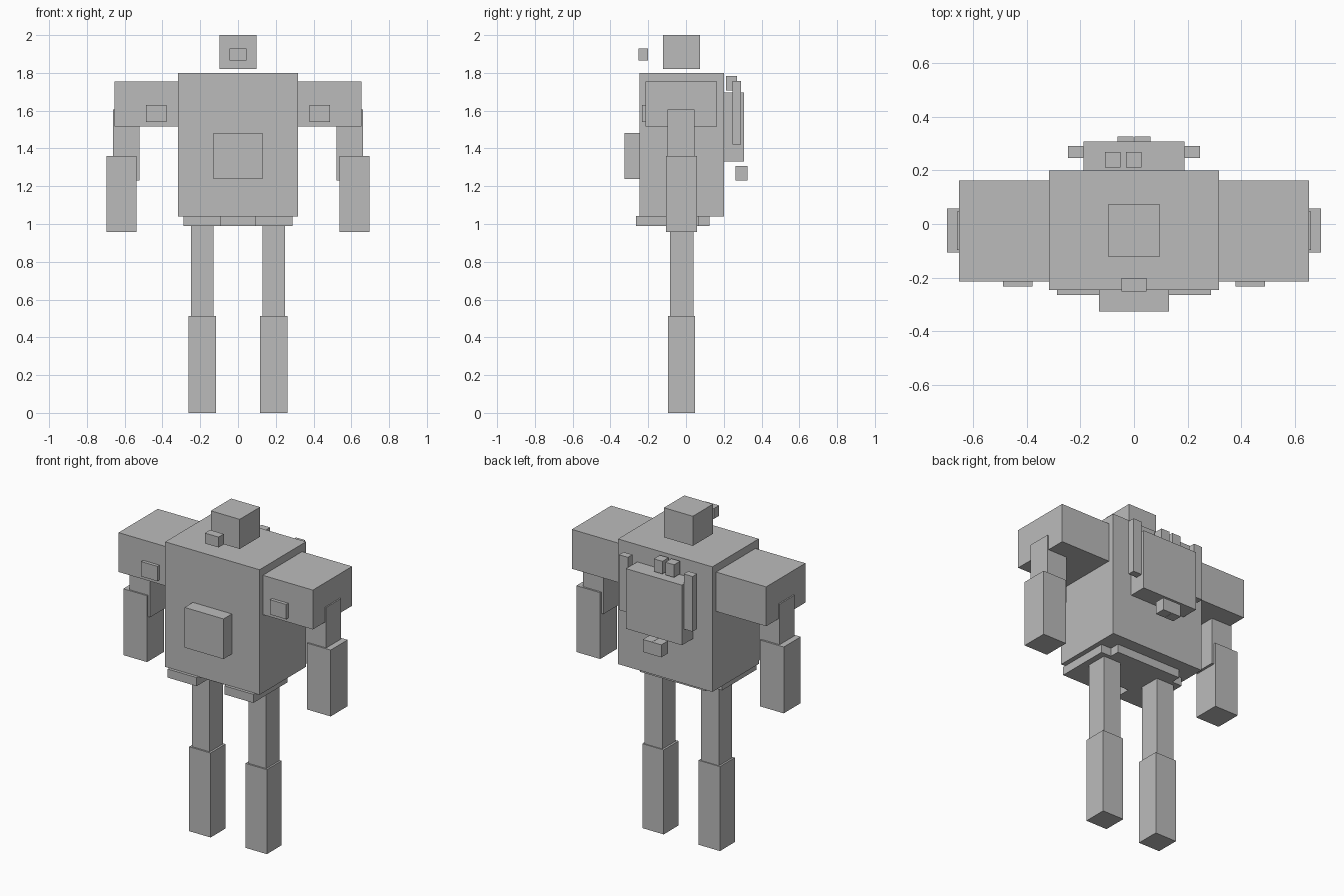
import bpy
import bmesh

grey = bpy.data.materials.new("plain grey")
grey.diffuse_color = (0.5, 0.5, 0.5, 1.0)


def box(name, x, y, z):
    """Axis-aligned box from (min, max) ranges."""
    bm = bmesh.new()
    bmesh.ops.create_cube(bm, size=1.0)
    for v in bm.verts:
        for i, (lo, hi) in enumerate((x, y, z)):
            v.co[i] = hi if v.co[i] > 0 else lo
    mesh = bpy.data.meshes.new(name)
    bm.to_mesh(mesh)
    bm.free()
    mesh.materials.append(grey)
    obj = bpy.data.objects.new(name, mesh)
    bpy.context.collection.objects.link(obj)
    return obj


def pair(name, x, y, z):
    """Matching boxes on both sides of the body."""
    box("right_" + name, x, y, z)
    box("left_" + name, (-x[1], -x[0]), y, z)


# Head and face piece
box("head", (-0.097, 0.097), (-0.122, 0.073), (1.82, 2.0))
box("face_piece", (-0.046, 0.046), (-0.252, -0.202), (1.865, 1.928))

# Torso and chest panel
box("torso", (-0.317, 0.317), (-0.246, 0.200), (1.04, 1.80))
box("chest_panel", (-0.131, 0.131), (-0.326, -0.24), (1.238, 1.482))

# Arms
pair("shoulder", (0.31, 0.653), (-0.214, 0.163), (1.515, 1.754))
pair("shoulder_plate", (0.378, 0.488), (-0.234, -0.21), (1.54, 1.63))
pair("upper_arm", (0.522, 0.661), (-0.097, 0.046), (1.23, 1.606))
pair("forearm", (0.537, 0.697), (-0.106, 0.057), (0.957, 1.36))

# Hips
pair("hip_plate", (0.093, 0.288), (-0.264, 0.065), (0.99, 1.042))
box("rear_hip_plate", (-0.22, 0.22), (-0.16, 0.125), (0.99, 1.042))

# Legs
pair("thigh", (0.13, 0.25), (-0.086, 0.041), (0.51, 0.995))
pair("shin", (0.117, 0.261), (-0.096, 0.047), (0.0, 0.513))

# Backpack with side tubes and small blocks
box("backpack", (-0.188, 0.188), (0.198, 0.307), (1.33, 1.695))
pair("backpack_tube", (0.188, 0.247), (0.247, 0.290), (1.422, 1.757))
for i, x in enumerate((-0.108, -0.030)):
    box(f"top_block_{i + 1}", (x, x + 0.058), (0.211, 0.269), (1.706, 1.783))
pair("bottom_block", (0.001, 0.062), (0.262, 0.326), (1.23, 1.306))
